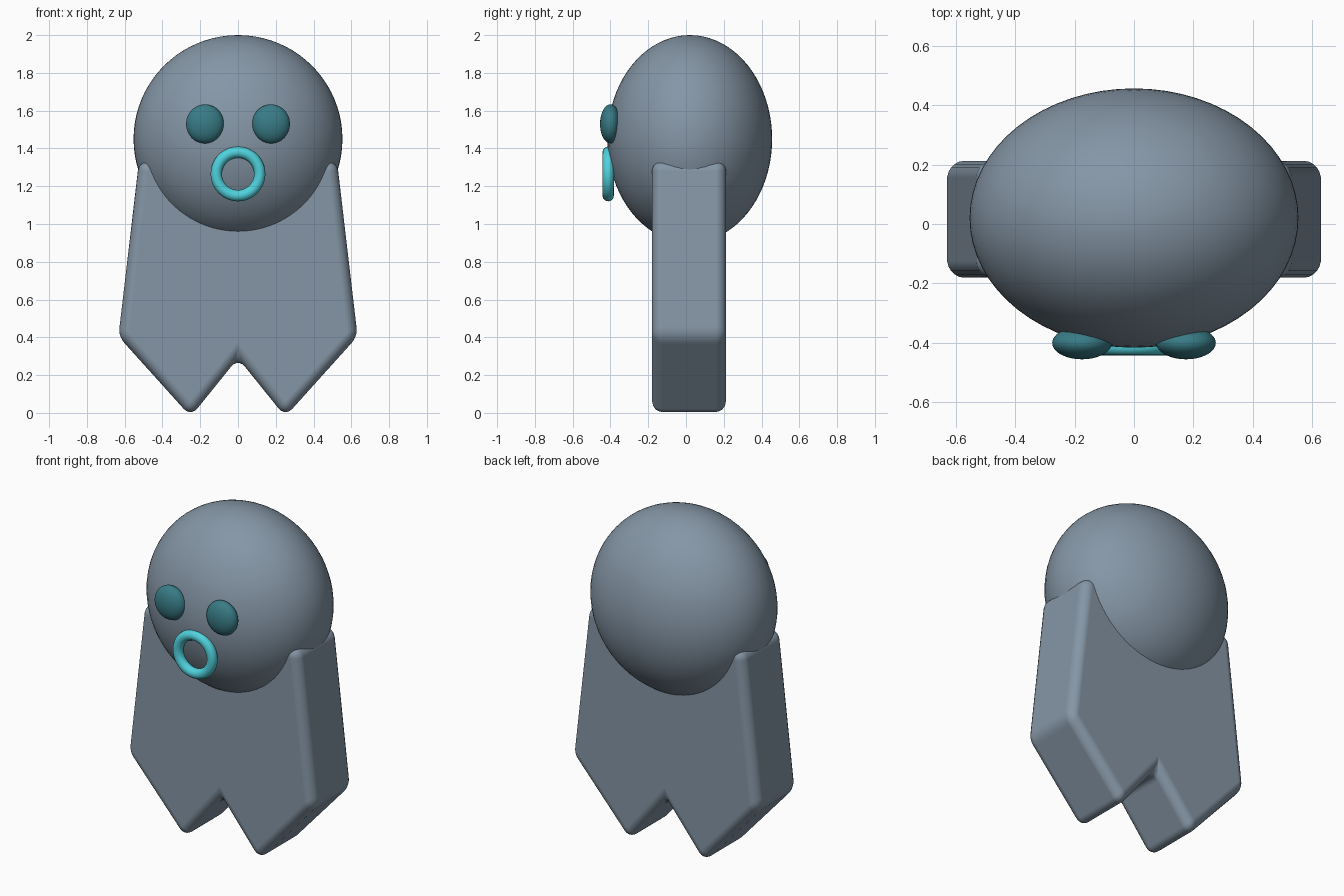
import bpy, bmesh
from math import radians

if "Cube" in bpy.data.objects:
    bpy.data.objects.remove(bpy.data.objects["Cube"])


def material(name, rgb):
    mat = bpy.data.materials.new(name)
    mat.diffuse_color = (*rgb, 1)
    mat.use_nodes = True
    mat.node_tree.nodes["Principled BSDF"].inputs["Base Color"].default_value = mat.diffuse_color
    return mat


def finish(name, mat):
    obj = bpy.context.object
    obj.name = name
    bpy.ops.object.shade_smooth()
    obj.data.materials.append(mat)
    return obj


def ellipsoid(name, centre, radii, mat, segments=48, rings=32):
    bpy.ops.mesh.primitive_uv_sphere_add(segments=segments, ring_count=rings,
                                         radius=1, location=centre)
    bpy.context.object.scale = radii
    bpy.ops.object.transform_apply(location=False, rotation=False, scale=True)
    return finish(name, mat)


slate = material("slate", (0.235, 0.305, 0.38))
dark_teal = material("dark_teal", (0.04, 0.20, 0.24))
bright_teal = material("bright_teal", (0.08, 0.64, 0.72))

# Head
ellipsoid("head", (0, 0.02, 1.45), (0.553, 0.436, 0.55), slate, segments=64, rings=40)

# Body: slab with a zigzag hem, rounded on every edge
half = [(0.25, -0.02), (0.633, 0.405), (0.524, 1.335)]
profile = [(0, 0.29)] + half + [(-x, z) for x, z in reversed(half)]
y_front, y_back = -0.18, 0.212
bm = bmesh.new()
face = bm.faces.new([bm.verts.new((x, y_front, z)) for x, z in profile])
ext = bmesh.ops.extrude_face_region(bm, geom=[face], use_keep_orig=True)
moved = [v for v in ext["geom"] if isinstance(v, bmesh.types.BMVert)]
bmesh.ops.translate(bm, verts=moved, vec=(0, y_back - y_front, 0))
bmesh.ops.recalc_face_normals(bm, faces=bm.faces)
mesh = bpy.data.meshes.new("body")
bm.to_mesh(mesh)
bm.free()
mesh.shade_smooth()
mesh.materials.append(slate)
body = bpy.data.objects.new("body", mesh)
bpy.context.collection.objects.link(body)
bevel = body.modifiers.new("rounding", "BEVEL")
bevel.width = 0.055
bevel.segments = 5
bevel.limit_method = "ANGLE"
bevel.angle_limit = radians(10)
bevel.harden_normals = True

# Eyes
for side, sign in (("left", -1), ("right", 1)):
    ellipsoid(side + "_eye", (sign * 0.175, -0.4, 1.53), (0.1, 0.055, 0.103), dark_teal)

# Ring mouth
bpy.ops.mesh.primitive_torus_add(major_radius=0.115, minor_radius=0.03,
                                 major_segments=48, minor_segments=16,
                                 location=(0, -0.412, 1.265),
                                 rotation=(radians(90), 0, 0))
finish("mouth", bright_teal)
